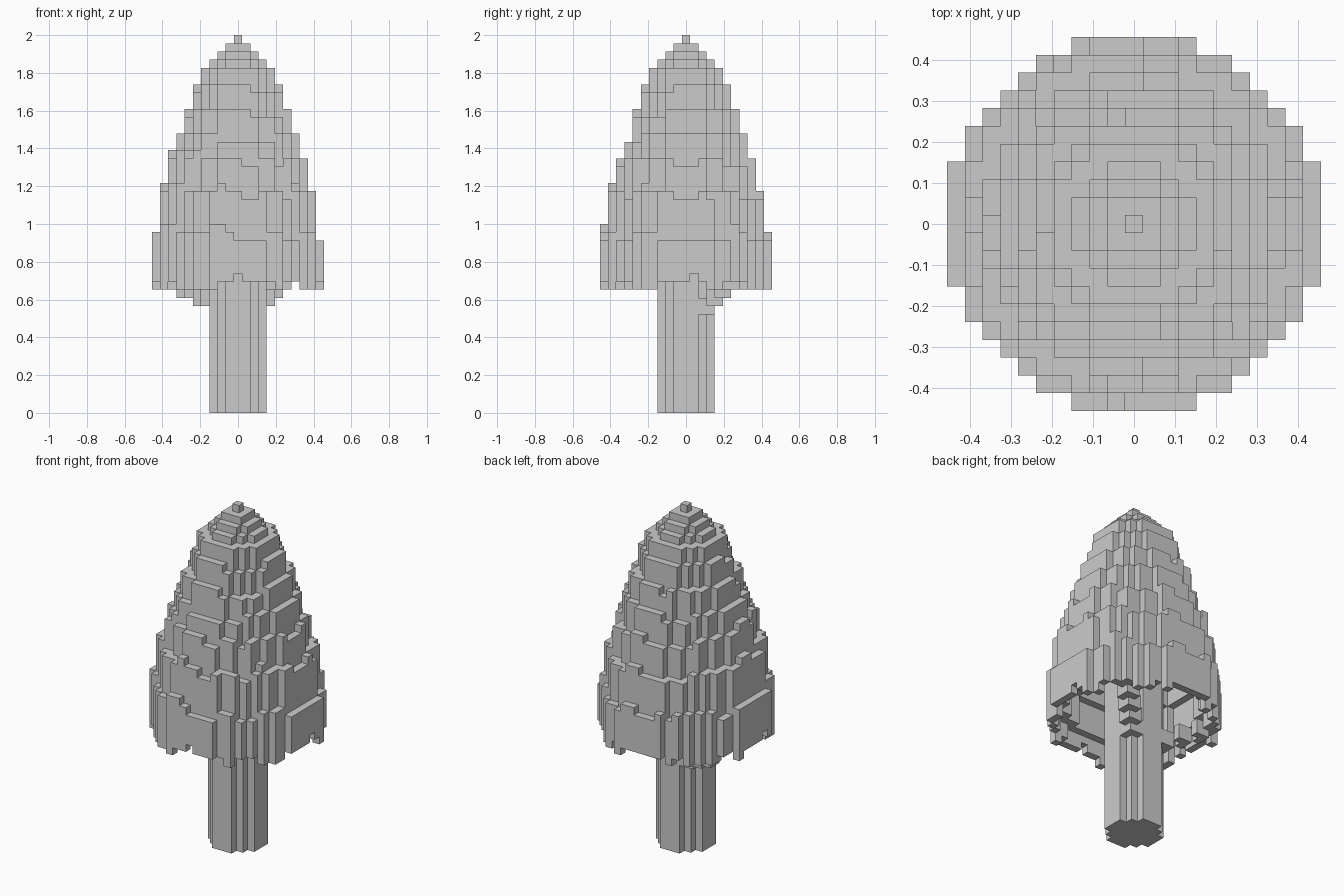
import bpy
import bmesh
import math
from mathutils import Vector, noise

cube = bpy.data.objects.get("Cube")
if cube:
    bpy.data.objects.remove(cube, do_unlink=True)

CELL = 2 / 46
RADIUS = 10

grey = bpy.data.materials.new("plain grey")
grey.use_nodes = True
GREY = (0.6, 0.6, 0.6, 1)
grey.diffuse_color = GREY
grey.node_tree.nodes["Principled BSDF"].inputs["Base Color"].default_value = GREY

DIRECTIONS = [Vector(d) for d in ((1, 0, 0), (-1, 0, 0), (0, 1, 0), (0, -1, 0), (0, 0, 1), (0, 0, -1))]


def build_blocks(name, cells, hidden_by=()):
    """Skin a set of grid cells with only the faces that are exposed."""
    bm = bmesh.new()
    corners = {}
    solid = cells | set(hidden_by)
    for cell in sorted(cells):
        centre = Vector(cell) + Vector((0, 0, 0.5))
        for d in DIRECTIONS:
            if tuple(int(a + b) for a, b in zip(cell, d)) in solid:
                continue
            u = Vector((d.y, d.z, d.x))
            v = d.cross(u)
            ring = []
            for a, b in ((-1, -1), (1, -1), (1, 1), (-1, 1)):
                p = centre + (d + u * a + v * b) / 2
                key = tuple(round(2 * c) for c in p)
                if key not in corners:
                    corners[key] = bm.verts.new(p * CELL)
                ring.append(corners[key])
            bm.faces.new(ring)
    mesh = bpy.data.meshes.new(name)
    bm.to_mesh(mesh)
    bm.free()
    mesh.materials.append(grey)
    obj = bpy.data.objects.new(name, mesh)
    bpy.context.collection.objects.link(obj)
    return obj


def disc(r2):
    span = range(-RADIUS, RADIUS + 1)
    return [(x, y) for x in span for y in span if x * x + y * y <= r2]


# Crown height, in cells, of each one-cell ring from the centre out
CROWN = [46, 45, 44, 43, 42, 40, 37, 34, 30, 26, 21]


def crown_top(x, y):
    ring = round(math.hypot(x, y))
    wave = noise.noise(Vector((x * 0.33, y * 0.33, 5.3)))
    lump = 0
    if ring > 7:
        # Uneven growth low down, strongest towards the front right
        lump = max(0, (0.8 + 2.2 * wave - 0.06 * (x + y)) * (ring - 3) / 7)
    elif ring > 4:
        lump = 1.2 * wave + 0.03 * y - 0.2
    return CROWN[ring] + round(lump)


def crown_bottom(x, y):
    ring = round(math.hypot(x, y))
    if ring == 10:
        ragged = noise.noise(Vector((x * 0.6, y * 0.6, 1.7)))
        return 15 + (min(abs(x), abs(y)) <= 2) + (ragged > 0.15)
    return {9: 18, 8: 22}.get(ring, 27)


# Foliage: stepped cone with a ragged skirt and a hollow underside
foliage = {(x, y, z) for x, y in disc(110)
           for z in range(crown_bottom(x, y), crown_top(x, y))}

# Trunk: stepped round post running up into the crown
trunk = {(x, y, z) for x, y in disc(10) for z in range(28)} - foliage

# Branches: stepped diagonal arms under the back of the crown
branches = set()
for side, reach in ((1, 1), (-1, 1.8)):
    for step in range(5):
        x, y, z = round(side * (3 + step * reach)), 3 + step, 12 + step
        for dx, dy in ((0, 0), (-side, 0), (0, -1)):
            branches |= {(x + dx, y + dy, z), (x + dx, y + dy, z + 1)}
branches = {c for c in branches if math.hypot(c[0], c[1]) < 9.5} - foliage - trunk

build_blocks("foliage", foliage)
build_blocks("trunk", trunk, foliage)
build_blocks("branches", branches, foliage | trunk)
